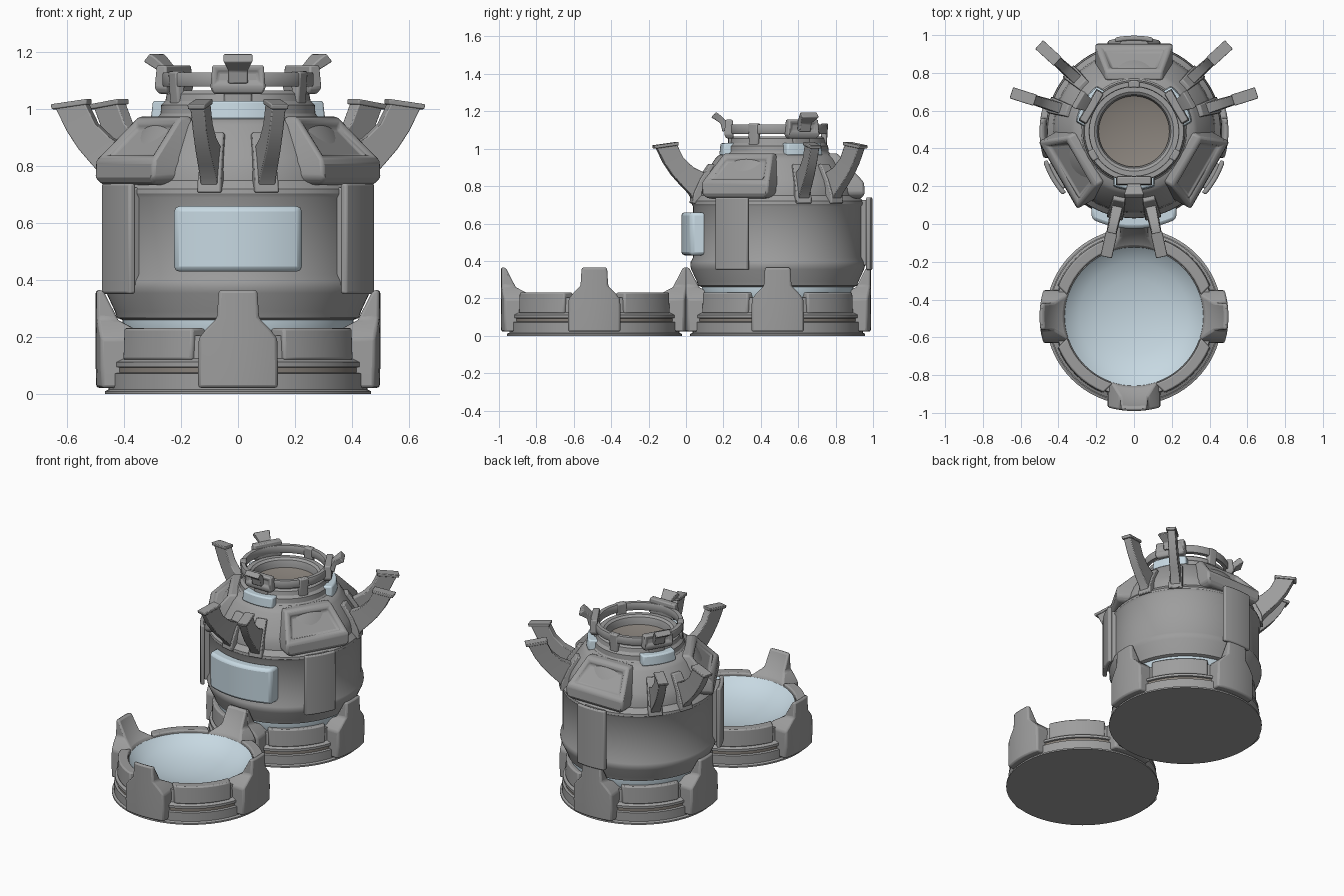
import bpy, bmesh, math
from mathutils import Vector


def material(name, rgb):
    m = bpy.data.materials.new(name)
    m.diffuse_color = (*rgb, 1)
    return m


GREY = material("grey_metal", (0.34, 0.34, 0.34))
BLUE = material("pale_blue_glass", (0.57, 0.69, 0.76))
BROWN = material("warm_dark_grey", (0.25, 0.225, 0.20))
TANK_Y, DISH_Y = 0.49, -0.49


def finish(bm, name, mat, bevel=0.0):
    bmesh.ops.remove_doubles(bm, verts=bm.verts, dist=1e-5)
    bmesh.ops.recalc_face_normals(bm, faces=bm.faces)
    me = bpy.data.meshes.new(name)
    bm.to_mesh(me)
    bm.free()
    me.materials.append(mat)
    ob = bpy.data.objects.new(name, me)
    bpy.context.collection.objects.link(ob)
    if bevel:
        b = ob.modifiers.new("bevel", 'BEVEL')
        b.width, b.segments, b.limit_method = bevel, 2, 'ANGLE'
        b.angle_limit = math.radians(35)
    return ob


def lathe(name, profile, cy, mat, closed=False, n=72):
    """Turn an (r, z) profile about a vertical axis at y = cy."""
    bm = bmesh.new()
    vs = [[bm.verts.new((r * math.cos(i * math.tau / n), cy + r * math.sin(i * math.tau / n), z))
           for r, z in profile] for i in range(n)]
    m = len(profile)
    for i in range(n):
        a, b = vs[i], vs[(i + 1) % n]
        for j in range(m if closed else m - 1):
            k = (j + 1) % m
            q = [a[j], b[j], b[k], a[k]]
            if profile[j][0] == 0:
                q = [a[j], b[k], a[k]]
            elif profile[k][0] == 0:
                q = [a[j], b[j], a[k]]
            bm.faces.new(q)
    return finish(bm, name, mat)


def slab(name, rows, deg, cy, mat=GREY, n=8, curved=True, bevel=0.008, inset=None):
    """Loft rows (r_out, z_out, r_in, z_in, half_width) into a solid facing direction deg."""
    bm = bmesh.new()
    a = math.radians(deg)
    rad, tan = Vector((math.cos(a), math.sin(a), 0)), Vector((-math.sin(a), math.cos(a), 0))

    def point(r, z, t):
        d = math.sqrt(r * r - t * t) if curved else r
        return bm.verts.new(rad * d + tan * t + Vector((0, cy, z)))

    out, inn = [], []
    for ro, zo, ri, zi, hw in rows:
        ts = [hw * (2 * i / n - 1) for i in range(n + 1)]
        out.append([point(ro, zo, t) for t in ts])
        inn.append([point(ri, zi, t) for t in ts])
    outer = []
    for j in range(len(rows) - 1):
        for i in range(n):
            outer.append(bm.faces.new((out[j][i], out[j][i + 1], out[j + 1][i + 1], out[j + 1][i])))
            bm.faces.new((inn[j][i], inn[j + 1][i], inn[j + 1][i + 1], inn[j][i + 1]))
        for e in (0, n):
            bm.faces.new((out[j][e], out[j + 1][e], inn[j + 1][e], inn[j][e]))
    for j in (0, -1):
        for i in range(n):
            bm.faces.new((out[j][i], out[j][i + 1], inn[j][i + 1], inn[j][i]))
    bmesh.ops.recalc_face_normals(bm, faces=bm.faces)
    if inset:                                   # recessed field in the last outer face
        f = outer[-1]
        bmesh.ops.inset_region(bm, faces=[f], thickness=inset[0], use_even_offset=True)
        bmesh.ops.inset_region(bm, faces=[f], thickness=0.012, depth=-inset[1])
    return finish(bm, name, mat, bevel)


# Two identical pedestals, each with four clamps and four raised rim segments
for label, cy in (("tank", TANK_Y), ("dish", DISH_Y)):
    lathe(label + "_base", [(0, 0), (0.468, 0), (0.468, 0.01), (0.455, 0.016), (0.455, 0.072),
                            (0.435, 0.076), (0.435, 0.092), (0.45, 0.096), (0.45, 0.112), (0.425, 0.125),
                            (0.42, 0.205), (0.365, 0.205), (0.365, 0.1), (0, 0.1)], cy, GREY)
    lathe(label + "_base_groove", [(0.43, 0.075), (0.44, 0.075), (0.44, 0.093), (0.43, 0.093)], cy, BROWN, True)
    for k in range(4):
        slab(label + "_rim_segment", [(0.437, 0.12, 0.37, 0.12, 0.17), (0.432, 0.232, 0.372, 0.232, 0.17)],
             45 + 90 * k, cy)
        slab(label + "_clamp", [(0.498, 0.022, 0.43, 0.022, 0.14), (0.5, 0.1, 0.40, 0.1, 0.14),
                                (0.5, 0.195, 0.365, 0.195, 0.138), (0.5, 0.225, 0.37, 0.225, 0.115),
                                (0.5, 0.268, 0.425, 0.26, 0.074), (0.5, 0.365, 0.478, 0.365, 0.068)],
             90 * k, cy, bevel=0.01)

# Glass bowl in the dish, glass seat under the tank
lathe("dish_glass_bowl", [(0, 0.11), (0.1, 0.115), (0.2, 0.132), (0.29, 0.16), (0.345, 0.195), (0.367, 0.215)],
      DISH_Y, BLUE)
lathe("tank_glass_seat", [(0, 0.15), (0.37, 0.15), (0.405, 0.22), (0.405, 0.27), (0, 0.27)], TANK_Y, BLUE)

# Tank body with shoulder dome, neck collar and open mouth
lathe("tank_body", [(0, 0.258), (0.40, 0.258), (0.425, 0.268), (0.432, 0.29), (0.462, 0.355), (0.467, 0.375),
                    (0.465, 0.395), (0.452, 0.42), (0.452, 0.69), (0.46, 0.705), (0.458, 0.72), (0.43, 0.75),
                    (0.425, 0.79), (0.41, 0.83), (0.335, 0.945), (0.315, 0.965), (0.28, 0.975), (0.272, 0.985),
                    (0.27, 1.015), (0.255, 1.03), (0.25, 1.055), (0.238, 1.066), (0.21, 1.066), (0.195, 1.055),
                    (0.187, 1.03), (0.187, 0.97)], TANK_Y, GREY)
lathe("mouth_floor", [(0, 0.985), (0.12, 0.99), (0.19, 1.01)], TANK_Y, BROWN)
lathe("handle_ring", [(0.238, 1.08), (0.262, 1.08), (0.265, 1.085), (0.265, 1.125), (0.262, 1.13),
                      (0.238, 1.13), (0.235, 1.125), (0.235, 1.085)], TANK_Y, GREY, True)

# Front window
slab("front_window", [(0.515, 0.43, 0.44, 0.43, 0.224), (0.515, 0.66, 0.44, 0.66, 0.224)], -90, TANK_Y, BLUE,
     n=16, bevel=0.018)

# Three side plates and three recessed shoulder panels
for deg in (-30, 90, 210):
    slab("side_plate", [(0.507, 0.352, 0.482, 0.352, 0.1), (0.507, 0.74, 0.482, 0.74, 0.1)], deg, TANK_Y)
    slab("side_plate_web", [(0.49, 0.375, 0.43, 0.375, 0.075), (0.49, 0.725, 0.43, 0.725, 0.075)], deg, TANK_Y)
    slab("shoulder_panel", [(0.45, 0.735, 0.3, 0.735, 0.18), (0.465, 0.76, 0.3, 0.76, 0.205),
                            (0.462, 0.82, 0.3, 0.82, 0.205), (0.32, 0.975, 0.27, 0.975, 0.15)],
         deg, TANK_Y, n=1, curved=False, bevel=0.012, inset=(0.03, 0.022))

# Three groups: neck window, handle bracket with tab, and a pair of curved horns
for deg in (-90, 30, 150):
    slab("neck_window", [(0.312, 0.965, 0.25, 0.965, 0.11), (0.305, 1.03, 0.25, 1.03, 0.105)], deg, TANK_Y, BLUE)
    slab("bracket", [(0.275, 1.055, 0.238, 1.055, 0.085), (0.285, 1.075, 0.235, 1.075, 0.097),
                     (0.28, 1.155, 0.24, 1.155, 0.09)], deg, TANK_Y, n=1, curved=False, inset=(0.015, 0.01))
    slab("bracket_post", [(0.265, 1.01, 0.235, 1.01, 0.05), (0.265, 1.08, 0.24, 1.08, 0.05)], deg, TANK_Y)
    slab("bracket_tab", [(0.295, 1.09, 0.27, 1.10, 0.035), (0.305, 1.135, 0.275, 1.15, 0.035),
                         (0.335, 1.155, 0.308, 1.18, 0.045), (0.355, 1.168, 0.33, 1.196, 0.052)],
         deg, TANK_Y, n=1, curved=False, bevel=0.005)
    for off in (-60, 60):
        slab("handle_post", [(0.262, 1.01, 0.235, 1.01, 0.03), (0.27, 1.135, 0.232, 1.135, 0.03)],
             deg + off, TANK_Y, n=2)
    for side in (-12.5, 12.5):
        d = deg + side
        slab("horn", [(0.462, 0.72, 0.40, 0.74, 0.03), (0.485, 0.76, 0.38, 0.81, 0.03),
                      (0.53, 0.805, 0.39, 0.865, 0.028), (0.58, 0.86, 0.465, 0.90, 0.026),
                      (0.625, 0.925, 0.52, 0.95, 0.025), (0.665, 1.005, 0.555, 1.02, 0.025)],
             d, TANK_Y, n=1, curved=False, bevel=0.004)
        slab("horn_cap", [(0.677, 1.0, 0.548, 1.018, 0.031), (0.682, 1.018, 0.548, 1.037, 0.031)],
             d, TANK_Y, n=1, curved=False, bevel=0.004)
        slab("horn_foot", [(0.475, 0.708, 0.40, 0.708, 0.043), (0.468, 0.76, 0.38, 0.76, 0.042),
                           (0.43, 0.84, 0.34, 0.84, 0.038), (0.375, 0.92, 0.30, 0.90, 0.032)],
             d, TANK_Y, n=1, curved=False, bevel=0.006)

# Smooth shading with sharp edges kept
bpy.ops.object.select_all(action='SELECT')
bpy.context.view_layer.objects.active = bpy.context.selected_objects[0]
bpy.ops.object.shade_smooth_by_angle(angle=math.radians(32))
